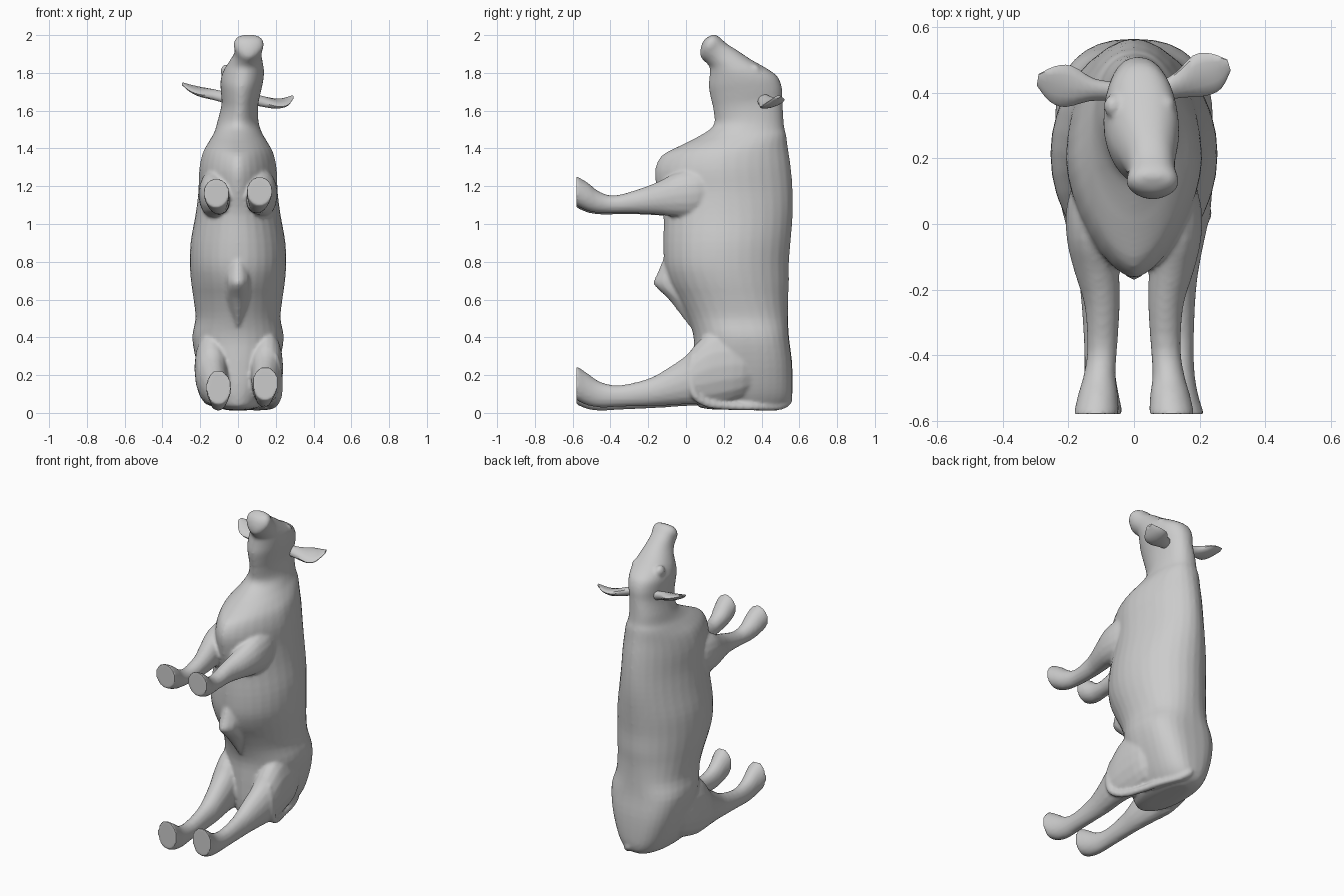
import bpy, bmesh, math
from mathutils import Vector

cube = bpy.data.objects.get("Cube")
if cube:
    bpy.data.objects.remove(cube, do_unlink=True)

grey = bpy.data.materials.new("plain_grey")
grey.diffuse_color = (0.6, 0.6, 0.6, 1)
grey.use_nodes = True
bsdf = grey.node_tree.nodes["Principled BSDF"]
bsdf.inputs["Base Color"].default_value = (0.6, 0.6, 0.6, 1)
bsdf.inputs["Roughness"].default_value = 0.8


def select(obs):
    bpy.ops.object.select_all(action="DESELECT")
    for ob in obs:
        ob.select_set(True)
    bpy.context.view_layer.objects.active = obs[0]


def finish(name, bm):
    """Turn a bmesh into a shaded, coloured object."""
    bmesh.ops.recalc_face_normals(bm, faces=bm.faces)
    mesh = bpy.data.meshes.new(name)
    bm.to_mesh(mesh)
    bm.free()
    mesh.materials.append(grey)
    ob = bpy.data.objects.new(name, mesh)
    bpy.context.collection.objects.link(ob)
    select([ob])
    bpy.ops.object.shade_smooth_by_angle(angle=math.radians(45))
    return ob


def spline(rows, steps):
    """Catmull-Rom interpolation of rows of numbers."""
    out = []
    for i in range(len(rows) - 1):
        a, b = rows[max(i - 1, 0)], rows[i]
        c, d = rows[i + 1], rows[min(i + 2, len(rows) - 1)]
        for s in range(steps):
            t = s / steps
            out.append([q + 0.5 * t * (r - p + t * (2 * p - 5 * q + 4 * r - o + t * (3 * (q - r) + o - p)))
                        for p, q, r, o in zip(a, b, c, d)])
    return out + [rows[-1]]


def loft(name, rings, sides=20, steps=3):
    """Skin closed rings: centre, up axis, side axis, (lower, upper) pointedness."""
    rows = [[*c, *u, *v, *e] for c, u, v, e in rings]
    bm = bmesh.new()
    loops = []
    for r in spline(rows, steps):
        c, u, v = Vector(r[0:3]), Vector(r[3:6]), Vector(r[6:9])
        loop = []
        for k in range(sides):
            a = 2 * math.pi * k / sides
            p = r[10] if math.sin(a) > 0 else r[9]
            sx = math.copysign(abs(math.cos(a)) ** p, math.cos(a))
            sy = math.copysign(abs(math.sin(a)) ** p, math.sin(a))
            loop.append(bm.verts.new(c + v * sx + u * sy))
        loops.append(loop)
    for lo, hi in zip(loops, loops[1:]):
        for k in range(sides):
            n = (k + 1) % sides
            bm.faces.new((lo[k], lo[n], hi[n], hi[k]))
    bm.faces.new(loops[0])
    bm.faces.new(loops[-1])
    return finish(name, bm)


ROUND = (1, 1)

# Trunk: belly y, belly z, back y, back z, half width, pointedness of belly and back
TRUNK = [
    (0.15, 0.018, 0.48, 0.012, 0.06, 1, 0.9), (0.07, 0.03, 0.535, 0.035, 0.115, 1, 0.8),
    (0.05, 0.07, 0.56, 0.08, 0.15, 1, 0.75), (0.04, 0.15, 0.565, 0.16, 0.185, 1, 0.7),
    (0.04, 0.28, 0.56, 0.28, 0.222, 1, 0.68), (0.04, 0.40, 0.545, 0.40, 0.242, 1, 0.72),
    (0.01, 0.50, 0.54, 0.50, 0.225, 1, 0.85), (-0.04, 0.60, 0.54, 0.60, 0.235, 1.05, 0.95),
    (-0.09, 0.69, 0.545, 0.69, 0.248, 1.05, 1), (-0.115, 0.78, 0.545, 0.80, 0.255, 1, 1.02),
    (-0.12, 0.90, 0.555, 0.92, 0.25, 1, 1.04), (-0.12, 1.05, 0.565, 1.05, 0.225, 1.05, 1.05),
    (-0.15, 1.17, 0.565, 1.17, 0.21, 1.2, 1.05), (-0.165, 1.28, 0.555, 1.30, 0.205, 1.25, 1.05),
    (-0.13, 1.36, 0.54, 1.40, 0.185, 1.25, 1)]
# Neck and head: the same, with centre x in place of pointedness
NECK_HEAD = [
    (-0.04, 1.41, 0.53, 1.47, 0.15, 0), (0.06, 1.46, 0.52, 1.51, 0.125, 0),
    (0.145, 1.52, 0.515, 1.57, 0.108, 0), (0.145, 1.60, 0.51, 1.66, 0.097, 0.01),
    (0.13, 1.67, 0.508, 1.72, 0.105, 0.015), (0.12, 1.73, 0.485, 1.78, 0.113, 0.02),
    (0.125, 1.79, 0.425, 1.825, 0.108, 0.03), (0.125, 1.83, 0.345, 1.87, 0.092, 0.04),
    (0.10, 1.86, 0.27, 1.92, 0.075, 0.05), (0.08, 1.88, 0.215, 1.955, 0.073, 0.055),
    (0.075, 1.91, 0.18, 1.987, 0.08, 0.057), (0.083, 1.95, 0.16, 2.0, 0.07, 0.057),
    (0.098, 1.977, 0.15, 2.002, 0.05, 0.057), (0.115, 1.99, 0.14, 2.002, 0.025, 0.057)]


def span(by, bz, ty, tz, w, cx, e):
    lower, upper = Vector((cx, by, bz)), Vector((cx, ty, tz))
    return (lower + upper) / 2, (upper - lower) / 2, (w, 0, 0), e


parts = [loft("body", [span(*r[:5], 0, r[5:]) for r in TRUNK]
              + [span(*r, (1.08, 0.88)) for r in NECK_HEAD], sides=32)]

# Narrow fold hanging under the belly
parts.append(loft("belly_fold", [
    ((0, y, z), (0, d, 0), (w, 0, 0), (1.2, 1)) for z, y, d, w in (
        (0.46, 0.06, 0.045, 0.02), (0.54, 0.02, 0.065, 0.045), (0.61, -0.03, 0.07, 0.06),
        (0.68, -0.085, 0.085, 0.06), (0.74, -0.08, 0.072, 0.06), (0.84, -0.06, 0.05, 0.04))], sides=12))

# Legs: y, low z, high z, centre x, half width
FRONT = [
    (0.2, 1.09, 1.30, 0.11, 0.05), (0.06, 1.035, 1.29, 0.13, 0.075),
    (-0.05, 1.035, 1.27, 0.13, 0.075), (-0.15, 1.045, 1.22, 0.113, 0.068),
    (-0.25, 1.05, 1.18, 0.097, 0.054), (-0.38, 1.05, 1.145, 0.097, 0.046),
    (-0.46, 1.05, 1.165, 0.105, 0.049), (-0.52, 1.06, 1.21, 0.11, 0.061),
    (-0.58, 1.085, 1.245, 0.115, 0.07)]
HIND = [
    (0.42, 0.16, 0.34, 0.10, 0.06), (0.3, 0.08, 0.43, 0.132, 0.09),
    (0.15, 0.04, 0.44, 0.145, 0.09), (0.06, 0.04, 0.37, 0.145, 0.085),
    (0, 0.04, 0.30, 0.14, 0.078), (-0.1, 0.035, 0.23, 0.13, 0.065),
    (-0.2, 0.03, 0.175, 0.127, 0.051), (-0.35, 0.025, 0.14, 0.125, 0.044),
    (-0.45, 0.02, 0.155, 0.122, 0.047), (-0.52, 0.03, 0.20, 0.122, 0.056),
    (-0.58, 0.055, 0.24, 0.125, 0.07)]


def leg(name, rows, side, foot_dx, foot_dz):
    rings = []
    for i, (y, z0, z1, x, w) in enumerate(rows):
        t = i / (len(rows) - 1)
        centre = (side * x + foot_dx * t, y, (z0 + z1) / 2 + foot_dz * t)
        rings.append((centre, (0, 0, (z1 - z0) / 2), (w, 0, 0), ROUND))
    parts.append(loft(name, rings, sides=16))


leg("front_leg_left", FRONT, 1, 0.0, 0.01)
leg("front_leg_right", FRONT, -1, 0.0, 0.0)
leg("hind_leg_left", HIND, 1, 0.02, 0.01)
leg("hind_leg_right", HIND, -1, 0.022, -0.012)

# Eyes with their brows, mostly sunk in the head
for name, x in (("eye_left", 0.1), ("eye_right", -0.065)):
    bm = bmesh.new()
    bmesh.ops.create_uvsphere(bm, u_segments=14, v_segments=10, radius=0.036)
    bmesh.ops.scale(bm, vec=(0.75, 1, 1), verts=bm.verts)
    bmesh.ops.translate(bm, vec=(x, 0.36, 1.81), verts=bm.verts)
    parts.append(finish(name, bm))

# Tail wrapped around the left haunch
TAIL = [(0, 0.53, 0.12, 0.022), (0.03, 0.54, 0.065, 0.024), (0.07, 0.495, 0.037, 0.023),
        (0.12, 0.38, 0.033, 0.022), (0.155, 0.24, 0.035, 0.021), (0.19, 0.12, 0.047, 0.021),
        (0.212, 0.05, 0.09, 0.022), (0.215, 0.03, 0.16, 0.024), (0.21, 0.03, 0.24, 0.02),
        (0.20, 0.035, 0.31, 0.01)]
rings = []
for i, row in enumerate(TAIL):
    p = Vector(row[:3])
    along = (Vector(TAIL[min(i + 1, len(TAIL) - 1)][:3]) - Vector(TAIL[max(i - 1, 0)][:3])).normalized()
    out = Vector((1, 0.15, 0))
    out = (out - along * out.dot(along)).normalized()
    rings.append((p, along.cross(out) * row[3], out * row[3], ROUND))
parts.append(loft("tail", rings, sides=10))

# Fuse everything but the ears into one continuous skin
select(parts)
bpy.ops.object.join()
body = bpy.context.view_layer.objects.active
remesh = body.modifiers.new("fuse", "REMESH")
remesh.mode = "VOXEL"
remesh.voxel_size = 0.01
soften = body.modifiers.new("soften", "SMOOTH")
soften.factor = 0.5
soften.iterations = 5
for modifier in ("fuse", "soften"):
    bpy.ops.object.modifier_apply(modifier=modifier)
bpy.ops.object.shade_smooth_by_angle(angle=math.radians(45))

# Ears: centre, half breadth, half thickness along a breadth direction
EARS = {
    "ear_left": ((-0.28, 0.92, 0.25), [
        (0.085, 0.405, 1.66, 0.03, 0.03), (0.14, 0.425, 1.647, 0.042, 0.028),
        (0.20, 0.453, 1.638, 0.067, 0.022), (0.25, 0.467, 1.646, 0.058, 0.015),
        (0.29, 0.485, 1.673, 0.018, 0.007)]),
    "ear_right": ((0.15, 0.97, 0.2), [
        (-0.07, 0.405, 1.67, 0.03, 0.03), (-0.13, 0.41, 1.685, 0.036, 0.028),
        (-0.20, 0.42, 1.70, 0.065, 0.022), (-0.25, 0.428, 1.718, 0.055, 0.015),
        (-0.294, 0.44, 1.742, 0.018, 0.007)])}
for name, (direction, rows) in EARS.items():
    d = Vector(direction).normalized()
    loft(name, [((x, y, z), d * b, (0, 0, t), ROUND) for x, y, z, b, t in rows], sides=12)
